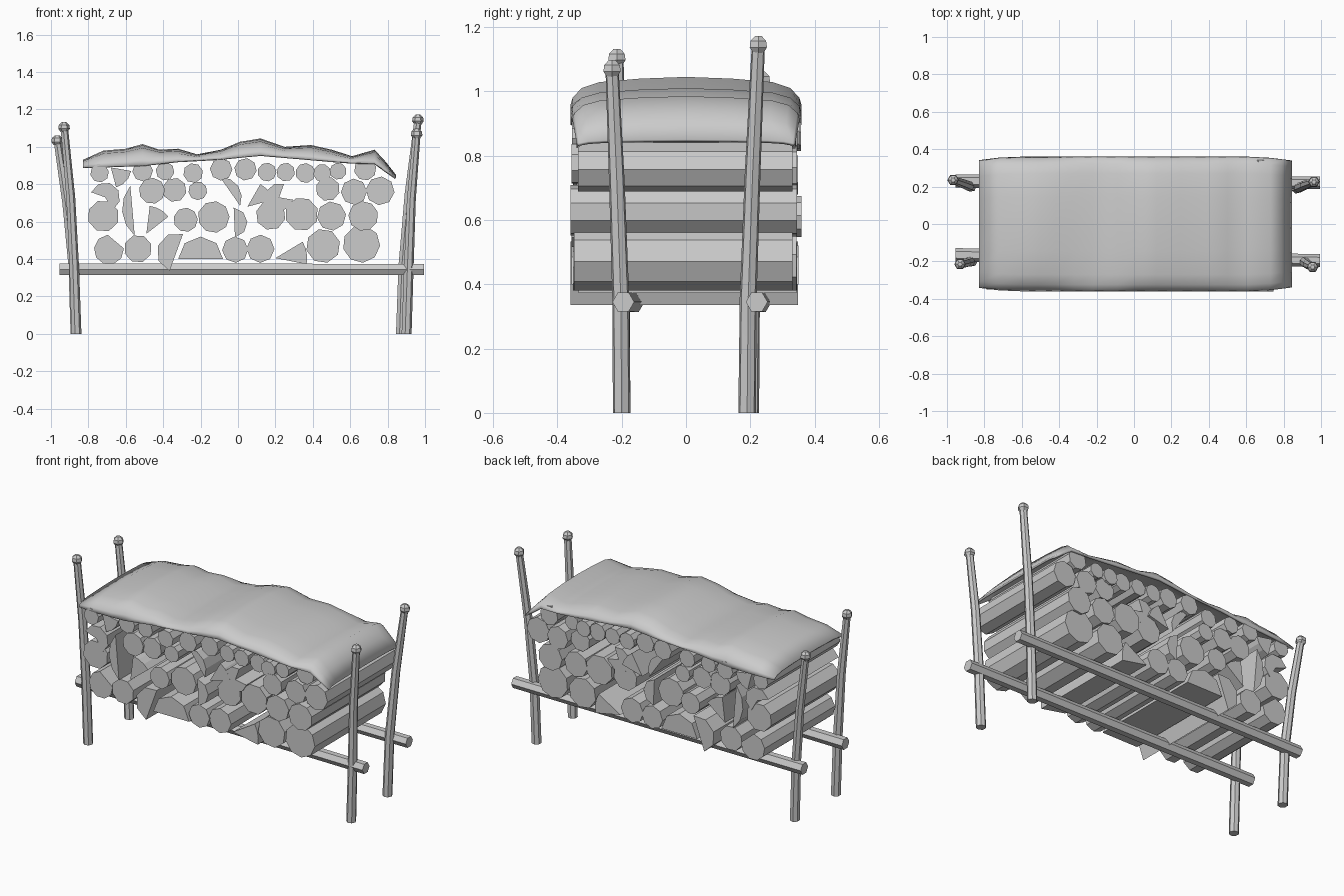
import bpy, bmesh, math, random
from mathutils import Vector

if "Cube" in bpy.data.objects:
    bpy.data.objects.remove(bpy.data.objects["Cube"])

random.seed(4)
grey = bpy.data.materials.new("light grey")
grey.diffuse_color = (0.6, 0.6, 0.6, 1)
grey.use_nodes = True
grey.node_tree.nodes["Principled BSDF"].inputs["Base Color"].default_value = grey.diffuse_color


def finish(name, bm, smooth=False):
    bmesh.ops.recalc_face_normals(bm, faces=bm.faces)
    me = bpy.data.meshes.new(name)
    bm.to_mesh(me)
    bm.free()
    me.materials.append(grey)
    ob = bpy.data.objects.new(name, me)
    bpy.context.collection.objects.link(ob)
    for p in me.polygons:
        p.use_smooth = smooth
    return ob


def tube(bm, points, radii, sides, u, v):
    """Skin rings lying in the u, v plane along a list of points."""
    rings = []
    for p, r in zip(points, radii):
        rings.append([bm.verts.new(Vector(p) + r * (math.cos(a) * u + math.sin(a) * v))
                      for a in [2 * math.pi * i / sides for i in range(sides)]])
    for a, b in zip(rings, rings[1:]):
        for i in range(sides):
            j = (i + 1) % sides
            bm.faces.new((a[i], a[j], b[j], b[i]))
    bm.faces.new(rings[0])
    bm.faces.new(rings[-1])


X, Y, Z = Vector((1, 0, 0)), Vector((0, 1, 0)), Vector((0, 0, 1))


def log(name, outline):
    """Extrude a cross-section (x, z) front to back."""
    bm = bmesh.new()
    y0, y1 = -random.uniform(0.325, 0.36), random.uniform(0.325, 0.36)
    front = [bm.verts.new((x, y0, z)) for x, z in outline]
    back = [bm.verts.new((x, y1, z)) for x, z in outline]
    n = len(outline)
    for i in range(n):
        j = (i + 1) % n
        bm.faces.new((front[i], front[j], back[j], back[i]))
    bm.faces.new(front)
    bm.faces.new(back)
    finish(name, bm)


def arc(x, z, r, start, span, n):
    return [(x + r * math.cos(math.radians(start + span * i / n)),
             z + r * math.sin(math.radians(start + span * i / n))) for i in range(n + 1)]


# Whole round logs, row by row: x, z, radius
rounds = [
    (-.74, .86, .05), (-.51, .87, .055), (-.39, .87, .05), (-.24, .86, .053),
    (-.09, .88, .06), (.04, .88, .06), (.155, .865, .05), (.255, .865, .05),
    (.36, .86, .053), (.45, .86, .048), (.535, .87, .045), (.68, .88, .06),
    (-.46, .765, .07), (-.34, .77, .065), (-.215, .765, .05), (.48, .775, .065),
    (.62, .76, .07), (.76, .765, .077),
    (-.72, .63, .085), (-.28, .61, .065), (-.13, .625, .085), (.175, .635, .08),
    (.34, .64, .09), (.50, .63, .078), (.67, .63, .08),
    (-.535, .455, .075), (-.015, .45, .07), (.12, .455, .075), (.455, .47, .092),
    (.66, .48, .10)]
for x, z, r in rounds:
    log("round_log", arc(x, z, r, random.uniform(0, 45), 360, random.choice((8, 9)))[:-1])

# Wedge logs with a pointed heart: x, z, radius, start angle, span
for x, z, r, s, w in [(-.68, .89, .11, -75, 65), (-.71, .73, .08, -60, 220),
                      (.05, .68, .14, 15, 45), (.22, .73, .075, 70, 280),
                      (-.49, .535, .15, 38, 45), (.2, .405, .17, -11, 42)]:
    log("wedge_log", [(x, z)] + arc(x, z, r, s, w, max(3, w // 40)))

# Split logs with one flat side
for x, z, r, s, w in [(-.43, .67, .19, 140, 90), (-.09, .728, .11, -23, 116),
                      (-.03, .595, .08, -80, 165), (-.69, .45, .08, 95, 270),
                      (-.33, .435, .105, 70, 180), (-.2, .4, .12, 0, 180)]:
    log("split_log", arc(x, z, r, s, w, max(4, w // 38)))

# Two hexagonal rails under the stack
for ya, yb in ((-.165, -.195), (.23, .22)):
    bm = bmesh.new()
    tube(bm, [(-.955, ya, .345), (.995, yb, .345)], (.036, .034), 6, Y, Z)
    finish("rail", bm, False)

# Bent corner posts with ball tops: foot x, foot y, top x, top y, top z
for fx, fy, tx, ty, tz in [(-.865, -.2, -.93, -.215, 1.105), (-.87, .2, -.967, .235, 1.035),
                           (.90, -.2, .955, -.23, 1.07), (.87, .19, .962, .225, 1.145)]:
    bm = bmesh.new()
    mid = (fx + math.copysign(.012, fx), fy + .1 * (ty - fy), .36)
    half = ((mid[0] + tx) / 2 - math.copysign(.008, fx), (fy + ty) / 2, (tz + .36) / 2)
    tube(bm, [(fx, fy, 0), mid, half, (tx, ty, tz)], (.028, .027, .025, .021), 7, X, Y)
    finish("post", bm, True)
    bpy.context.view_layer.objects.active = bpy.context.collection.objects[-1]
    bpy.ops.object.select_all(action='DESELECT')
    bpy.context.view_layer.objects.active.select_set(True)
    bpy.ops.object.shade_smooth_by_angle(angle=math.radians(30))
    bm = bmesh.new()
    tube(bm, [(tx, ty, tz - .026), (tx, ty, tz - .008), (tx, ty, tz + .012), (tx, ty, tz + .027)],
         (.018, .031, .028, .012), 6, X, Y)
    finish("post_ball", bm)

# Draped cover: height of the ridge and of the long hems along x
ridge = [(-.83, .93), (-.72, .98), (-.60, .99), (-.51, 1.015), (-.42, .985), (-.32, .99),
         (-.22, .96), (-.09, .985), (.01, 1.027), (.12, 1.045), (.25, 1.0), (.39, 1.01),
         (.50, .985), (.61, .95), (.73, .985), (.79, .92), (.845, .85)]
hem = [(-.83, .89), (-.5, .90), (-.3, .925), (-.1, .935), (.12, .955), (.3, .94),
       (.6, .915), (.72, .92), (.845, .835)]
section = [(0, 0), (.4, .06), (.75, .18), (.9, .38), (.98, .72), (1, 1)]


def lookup(table, x):
    for (a, p), (b, q) in zip(table, table[1:]):
        if x <= b:
            return p + (q - p) * (x - a) / (b - a)
    return table[-1][1]


across = [(-s, d) for s, d in reversed(section)] + section[1:]
bm = bmesh.new()
grid = []
for x, top in ridge:
    width = .36 - .02 * max(0, (abs(x) - .68) / .16)
    low = lookup(hem, x)
    grid.append([bm.verts.new((x, s * width, top + (low - top) * d)) for s, d in across])
for a, b in zip(grid, grid[1:]):
    for i in range(len(across) - 1):
        bm.faces.new((a[i], b[i], b[i + 1], a[i + 1]))
cover = finish("cover", bm, True)
sol = cover.modifiers.new("thickness", 'SOLIDIFY')
sol.thickness = .012
sol.offset = -1 if cover.data.polygons[0].normal.z > 0 else 1
